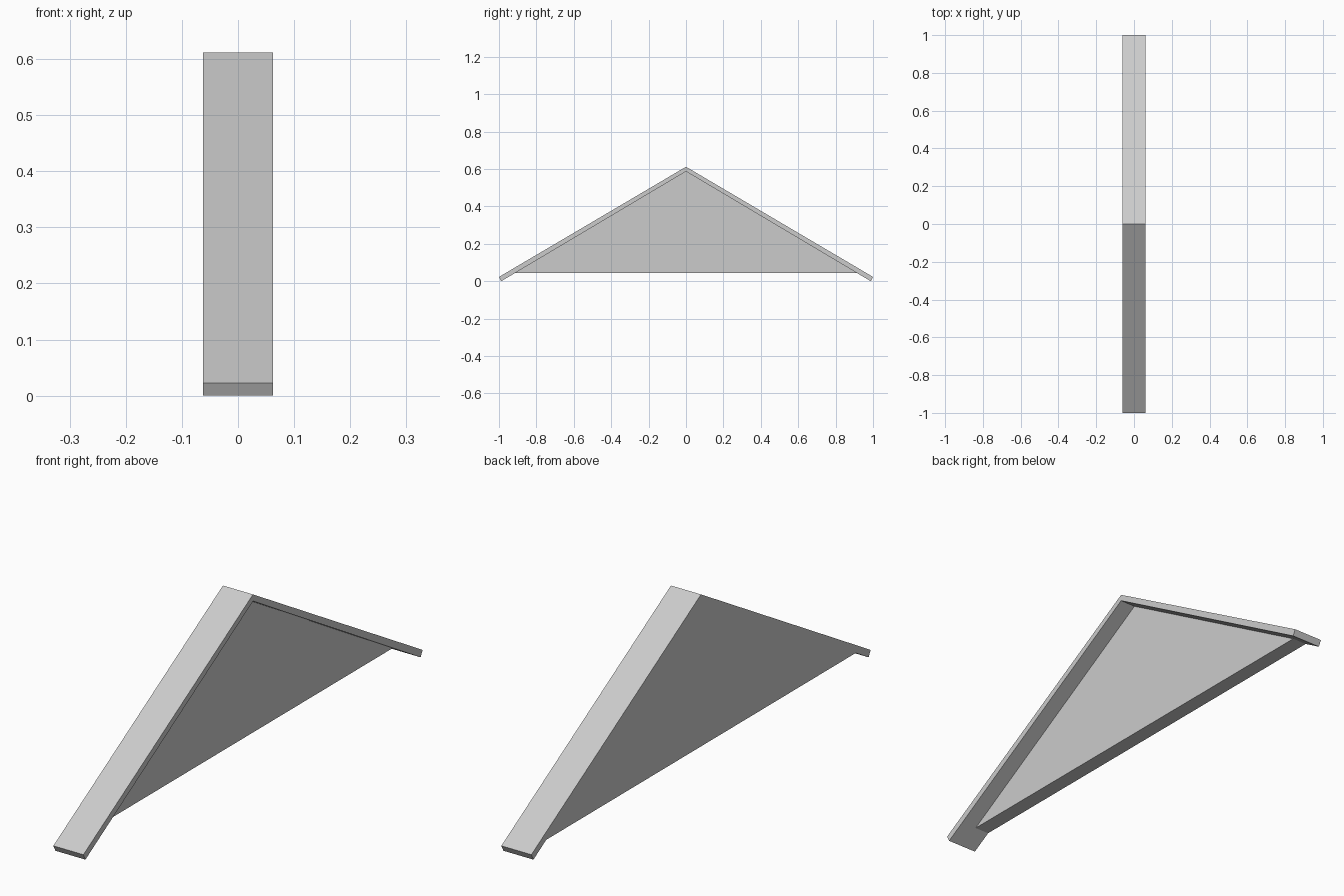
import bpy
import bmesh

if "Cube" in bpy.data.objects:
    bpy.data.objects.remove(bpy.data.objects["Cube"], do_unlink=True)

# Single plain grey
grey = bpy.data.materials.new("light_grey")
grey.use_nodes = True
colour = (0.6, 0.6, 0.6, 1)
grey.diffuse_color = colour
grey.node_tree.nodes["Principled BSDF"].inputs["Base Color"].default_value = colour

HALF_WIDTH = 0.062
RIDGE_TOP, RIDGE_UNDER = 0.612, 0.587
EAVE_TOP, EAVE_UNDER = (1.0, 0.023), (0.988, 0.0)
WALL_BASE = 0.045


def extrude_profile(name, profile, x0, x1):
    """Extrude a (y, z) outline along x."""
    bm = bmesh.new()
    face = bm.faces.new([bm.verts.new((x0, y, z)) for y, z in profile])
    result = bmesh.ops.extrude_face_region(bm, geom=[face])
    moved = [v for v in result["geom"] if isinstance(v, bmesh.types.BMVert)]
    bmesh.ops.translate(bm, verts=moved, vec=(x1 - x0, 0, 0))
    bmesh.ops.recalc_face_normals(bm, faces=bm.faces)
    mesh = bpy.data.meshes.new(name)
    bm.to_mesh(mesh)
    bm.free()
    mesh.materials.append(grey)
    obj = bpy.data.objects.new(name, mesh)
    bpy.context.collection.objects.link(obj)
    return obj


# Sloping roof slabs, mitred at the ridge and cut square at the eaves
for name, side in (("front_roof_slab", -1), ("back_roof_slab", 1)):
    outline = [(0, RIDGE_TOP), (side * EAVE_TOP[0], EAVE_TOP[1]),
               (side * EAVE_UNDER[0], EAVE_UNDER[1]), (0, RIDGE_UNDER)]
    extrude_profile(name, outline, -HALF_WIDTH, HALF_WIDTH)

# Triangular gable wall under one half of the roof width
wall_reach = EAVE_UNDER[0] * (1 - WALL_BASE / RIDGE_UNDER)
extrude_profile("gable_wall",
                [(-wall_reach, WALL_BASE), (wall_reach, WALL_BASE), (0, RIDGE_UNDER)],
                -HALF_WIDTH, -0.002)
